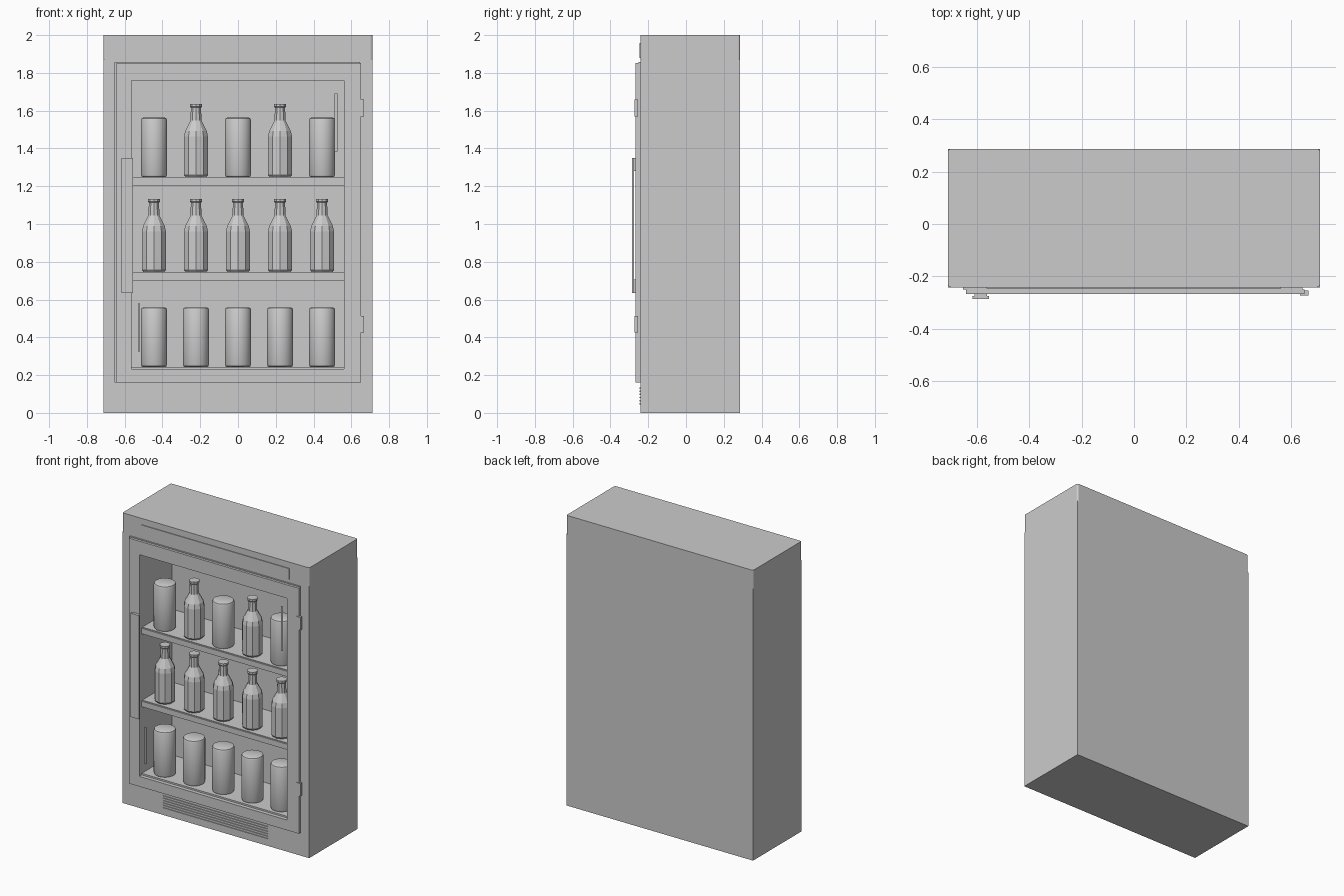
import bpy, bmesh, math

if "Cube" in bpy.data.objects:
    bpy.data.objects.remove(bpy.data.objects["Cube"])


def finish(name, bm):
    bmesh.ops.recalc_face_normals(bm, faces=bm.faces)
    me = bpy.data.meshes.new(name)
    bm.to_mesh(me)
    bm.free()
    ob = bpy.data.objects.new(name, me)
    bpy.context.collection.objects.link(ob)
    return ob


def box(name, x0, x1, y0, y1, z0, z1):
    bm = bmesh.new()
    bmesh.ops.create_cube(bm, size=1)
    for v in bm.verts:
        v.co = ((x0 + x1) / 2 + v.co.x * (x1 - x0),
                (y0 + y1) / 2 + v.co.y * (y1 - y0),
                (z0 + z1) / 2 + v.co.z * (z1 - z0))
    return finish(name, bm)


def frame(name, outer, inner, y0, y1):
    """Rectangular ring in the XZ plane, extruded along Y."""
    bm = bmesh.new()
    loops = []
    for (x0, x1, z0, z1), y in ((outer, y0), (inner, y0), (inner, y1), (outer, y1)):
        loops.append([bm.verts.new((x, y, z)) for x, z in
                      ((x0, z0), (x1, z0), (x1, z1), (x0, z1))])
    for a, b in zip(loops, loops[1:] + loops[:1]):
        for i in range(4):
            j = (i + 1) % 4
            bm.faces.new((a[i], a[j], b[j], b[i]))
    return finish(name, bm)


def lathe(name, profile, sides, x, y, z, smooth):
    bm = bmesh.new()
    rings = [[bm.verts.new((x + r * math.cos(2 * math.pi * (i + .5) / sides),
                            y + r * math.sin(2 * math.pi * (i + .5) / sides), z + h))
              for i in range(sides)] for r, h in profile]
    for a, b in zip(rings, rings[1:]):
        for i in range(sides):
            j = (i + 1) % sides
            bm.faces.new((a[i], a[j], b[j], b[i]))
    bm.faces.new(rings[0])
    bm.faces.new(rings[-1])
    ob = finish(name, bm)
    if smooth:
        bpy.ops.object.select_all(action='DESELECT')
        ob.select_set(True)
        bpy.context.view_layer.objects.active = ob
        bpy.ops.object.shade_smooth_by_angle(angle=math.radians(40))
    return ob


FRONT, BACK, INNER = -0.242, 0.287, 0.09
OPENING = (-0.565, 0.562, 0.232, 1.76)

# Cabinet: hollow shell in front, solid block behind
W = 0.712
frame("cabinet_shell", (-W, W, 0, 1.87), OPENING, FRONT, INNER)
box("cabinet_back", -W, W, INNER, BACK, 0, 1.87)

# Header with slightly bevelled upright corners, and its sign panel
header = box("header", -W, W, FRONT, BACK, 1.87, 2.0)
bm = bmesh.new()
bm.from_mesh(header.data)
upright = [e for e in bm.edges if abs(e.verts[0].co.z - e.verts[1].co.z) > 0.1]
bmesh.ops.bevel(bm, geom=upright, offset=0.012, segments=3, profile=0.5, affect='EDGES')
bm.to_mesh(header.data)
bm.free()
box("sign_panel", -0.565, 0.562, FRONT - 0.005, FRONT + 0.01, 1.88, 1.957)

# Door: gasket and frame
frame("door_gasket", (-0.654, 0.645, 0.162, 1.857), OPENING, -0.251, FRONT)
frame("door_frame", (-0.643, 0.652, 0.162, 1.853), OPENING, -0.268, -0.251)

# Door handle and its two mounts
box("handle_bar", -0.618, -0.555, -0.287, -0.276, 0.635, 1.35)
for z in (0.635, 1.28):
    box("handle_mount", -0.610, -0.563, -0.277, -0.267, z, z + 0.07)

# Hinges
for z in (0.425, 1.57):
    box("hinge", 0.635, 0.667, -0.273, -0.255, z, z + 0.088)

# Thin glint strips where the glass sits
box("glint_upper", 0.511, 0.526, -0.262, -0.259, 1.385, 1.69)
box("glint_lower", -0.530, -0.518, -0.262, -0.259, 0.325, 0.58)

# Vent slats
for i in range(6):
    z = 0.045 + i * 0.0165
    box("vent_slat", -0.40, 0.40, FRONT - 0.005, FRONT + 0.005, z, z + 0.007)

# Shelves with front rails
x0, x1 = OPENING[:2]
for z in (0.745, 1.248):
    box("shelf", x0, x1, -0.235, INNER, z - 0.016, z)
    box("shelf_rail", x0, x1, -0.242, -0.230, z - 0.043, z - 0.005)
box("floor_shelf", x0, x1, -0.242, INNER, 0.232, 0.243)

# Cans and bottles
CAN = [(0.058, 0), (0.066, 0.004), (0.070, 0.014), (0.070, 0.301),
       (0.066, 0.311), (0.058, 0.315)]
BOTTLE = [(0.058, 0), (0.067, 0.012), (0.067, 0.215), (0.060, 0.245),
          (0.031, 0.300), (0.028, 0.368), (0.034, 0.374), (0.034, 0.388)]
for z, row in ((0.243, "CCCCC"), (0.745, "BBBBB"), (1.248, "CBCBC")):
    for i, kind in enumerate(row):
        x = (i - 2) * 0.2225
        if kind == "C":
            lathe("can", CAN, 24, x, -0.16, z, True)
        else:
            lathe("bottle", BOTTLE, 10, x, -0.16, z, False)
